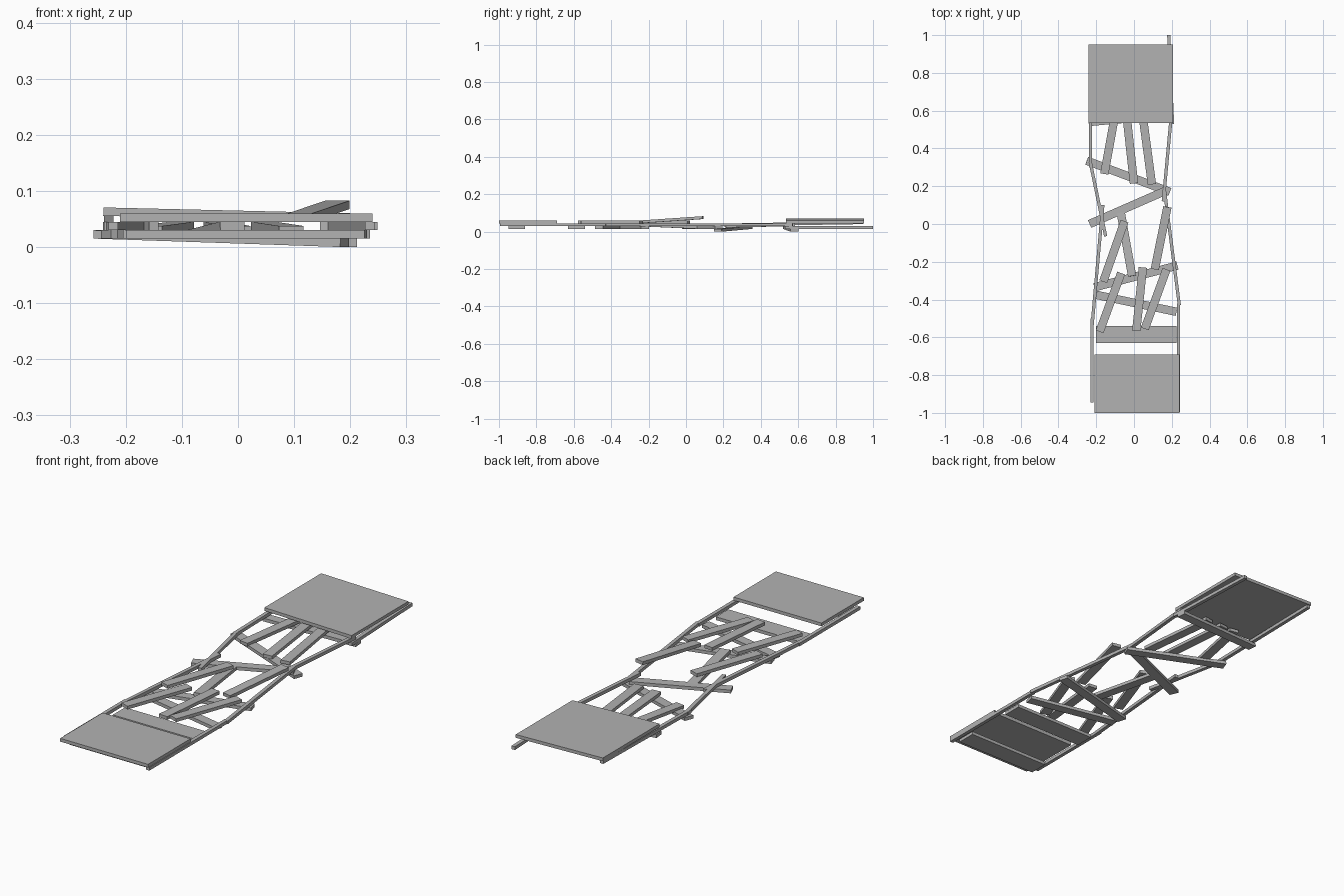
import bpy
from mathutils import Vector, Matrix

cube = bpy.data.objects.get("Cube")
if cube:
    bpy.data.objects.remove(cube, do_unlink=True)

wood = bpy.data.materials.new("weathered grey")
wood.use_nodes = True
wood.diffuse_color = (0.45, 0.45, 0.45, 1)
shader = wood.node_tree.nodes["Principled BSDF"]
shader.inputs["Base Color"].default_value = wood.diffuse_color

# Board thickness, and the stacked layers the boards lie in
thickness = 0.015
beam_layer = thickness * 1.5
rail_layer = beam_layer + thickness
deck_layer = rail_layer + thickness
sunk_layer = beam_layer - thickness
raised_layer = deck_layer + thickness * 1.5

# Board widths
rail_width = 0.017
plank_width = 0.044
wide_beam_width = 0.09


def board(name, start, end, width, start_layer, end_layer):
    """Flat board whose centre line runs from start to end."""
    head = Vector((*start, start_layer))
    tail = Vector((*end, end_layer))
    along = (tail - head).normalized()
    side = Vector((0, 0, 1)).cross(along).normalized()
    up = along.cross(side)
    bpy.ops.mesh.primitive_cube_add(size=1)
    part = bpy.context.object
    part.name = part.data.name = name
    turn = Matrix((along, side, up)).transposed().to_4x4()
    size = Matrix.Diagonal(((tail - head).length, width, thickness, 1))
    part.data.transform(turn @ size)
    part.location = (head + tail) / 2
    part.data.materials.append(wood)


def rail(name, start, end, start_layer=rail_layer, end_layer=rail_layer):
    board(name, start, end, rail_width, start_layer, end_layer)


def plank(name, start, end, start_layer=deck_layer, end_layer=deck_layer):
    board(name, start, end, plank_width, start_layer, end_layer)


# Solid decks at both ends, the back one leaning to the left
board("front_deck", (-0.21, -0.845), (0.24, -0.845), 0.31, deck_layer, deck_layer)
board("back_deck", (-0.24, 0.743), (0.206, 0.743), 0.415,
      deck_layer + thickness * 0.7, deck_layer)

# Wide cross beams that carry the front deck
for name, y in (("front_deck_beam", -0.905), ("front_edge_beam", -0.585)):
    board(name, (-0.2, y), (0.225, y), wide_beam_width, beam_layer, beam_layer)

# Narrow cross beams, slipped out of square
plank("front_slanted_beam", (-0.2, -0.375), (0.225, -0.465), beam_layer, beam_layer)
plank("middle_slanted_beam", (-0.21, -0.335), (0.23, -0.22), beam_layer, beam_layer)
plank("fallen_beam", (-0.235, 0), (0.165, 0.175), beam_layer, beam_layer)
plank("hanging_beam", (-0.25, 0.335), (0.19, 0.17), beam_layer, sunk_layer)
plank("back_deck_beam", (-0.24, 0.54), (0.21, 0.58), beam_layer, sunk_layer)

# Broken rail along the left side
rail("left_front_rail", (0.235, -0.995), (0.235, -0.42))
rail("left_middle_rail", (0.24, -0.43), (0.16, 0.19))
rail("left_bent_rail", (0.155, 0.12), (0.197, 0.57))
rail("left_back_rail", (0.204, 0.53), (0.184, 1), beam_layer, beam_layer)

# Broken rail along the right side
rail("right_front_rail", (-0.222, -0.945), (-0.222, -0.5))
rail("right_middle_rail", (-0.222, -0.54), (-0.165, 0.1))
rail("right_bent_rail", (-0.15, -0.065), (-0.232, 0.33))
rail("right_back_rail", (-0.23, 0.3), (-0.23, 0.945),
     rail_layer, rail_layer + thickness * 0.7)

# Loose planks drooping from under the back deck
for name, start, end in (
    ("right_drooping_plank", (-0.1, 0.58), (-0.157, 0.265)),
    ("middle_drooping_plank", (-0.04, 0.58), (0, 0.215)),
    ("left_drooping_plank", (0.045, 0.58), (0.095, 0.21)),
):
    plank(name, start, end, rail_layer, beam_layer + thickness / 2)

# Loose planks scattered over the middle
plank("upturned_plank", (0.177, 0.09), (0.11, -0.24), raised_layer, deck_layer)
plank("sunken_plank", (-0.07, 0.06), (-0.01, -0.275), beam_layer, rail_layer)
plank("crossed_plank", (-0.05, 0.015), (-0.163, -0.305))

# Loose planks in front, lying across the slanted beams
plank("right_askew_plank", (-0.068, -0.26), (-0.182, -0.57))
plank("middle_askew_plank", (0.047, -0.23), (0.012, -0.565))
plank("left_askew_plank", (0.172, -0.24), (0.057, -0.555))
